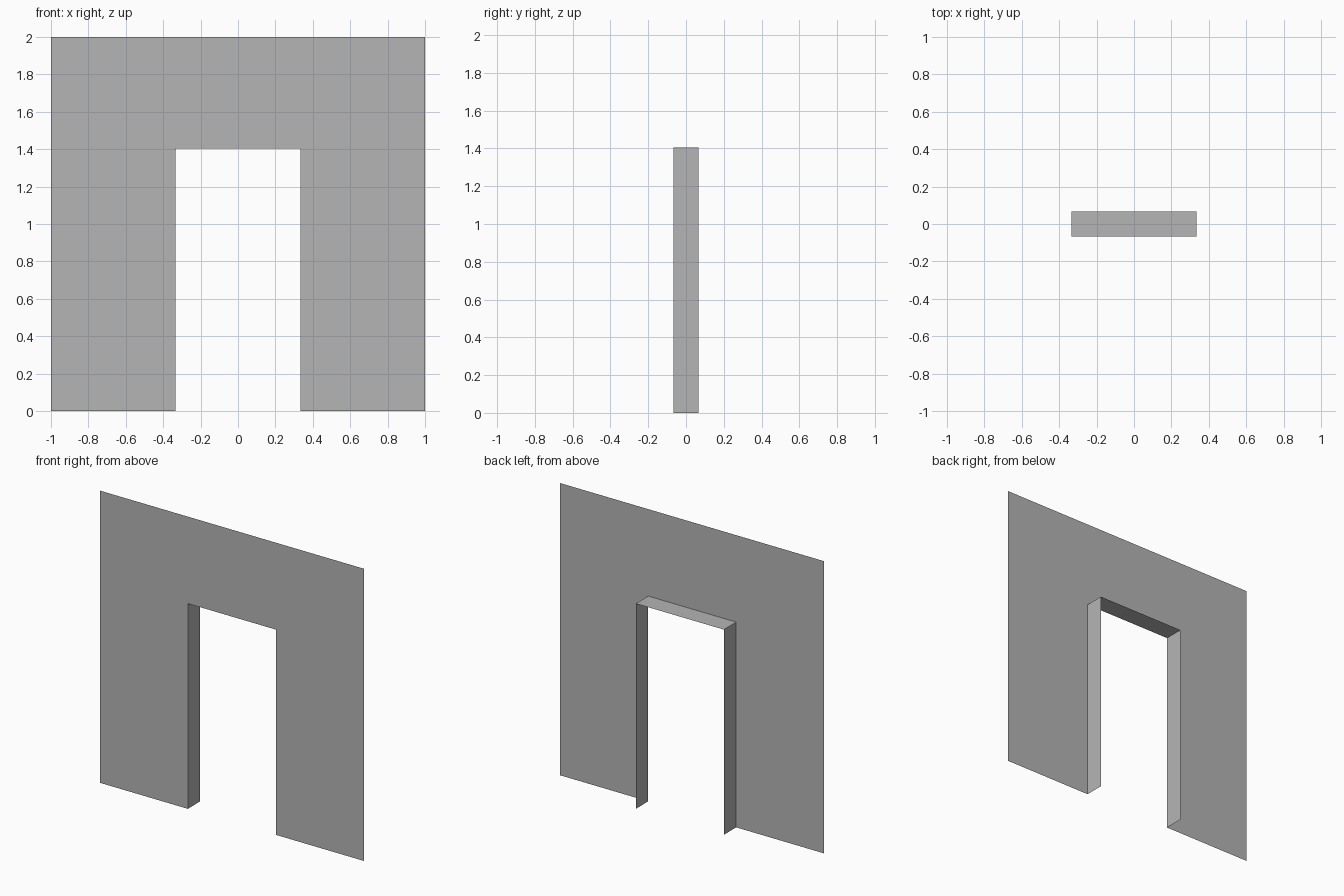
import bpy
import bmesh

default_cube = bpy.data.objects.get("Cube")
if default_cube:
    bpy.data.objects.remove(default_cube, do_unlink=True)

HALF, TOP = 1.0, 2.0
DOOR_HALF, DOOR_TOP = 0.333, 1.405
FRONT, BACK = -0.067, 0.067

grey = bpy.data.materials.new("plain grey")
grey.use_nodes = True
colour = (0.46, 0.46, 0.46, 1)
grey.diffuse_color = colour
grey.node_tree.nodes["Principled BSDF"].inputs["Base Color"].default_value = colour


def finish(name, bm):
    mesh = bpy.data.meshes.new(name)
    bm.to_mesh(mesh)
    bm.free()
    mesh.materials.append(grey)
    obj = bpy.data.objects.new(name, mesh)
    bpy.context.collection.objects.link(obj)
    return obj


# Outline of the doorway: up one side, across, down the other
doorway = [(-DOOR_HALF, 0), (-DOOR_HALF, DOOR_TOP), (DOOR_HALF, DOOR_TOP), (DOOR_HALF, 0)]

# Thin wall sheet with the doorway left open
bm = bmesh.new()
outline = [(HALF, 0), (HALF, TOP), (-HALF, TOP), (-HALF, 0)] + doorway
bm.faces.new([bm.verts.new((x, FRONT, z)) for x, z in outline])
bm.normal_update()
for face in bm.faces:
    if face.normal.y > 0:
        face.normal_flip()
finish("wall", bm)

# Door lining running back from the wall, facing into the opening
bm = bmesh.new()
front = [bm.verts.new((x, FRONT, z)) for x, z in doorway]
back = [bm.verts.new((x, BACK, z)) for x, z in doorway]
for i in range(len(doorway) - 1):
    bm.faces.new((front[i], front[i + 1], back[i + 1], back[i]))
bm.normal_update()
for face in bm.faces:
    centre = face.calc_center_median()
    if face.normal.x * centre.x + face.normal.z * (centre.z - DOOR_TOP / 2) > 0:
        face.normal_flip()
finish("door_lining", bm)
